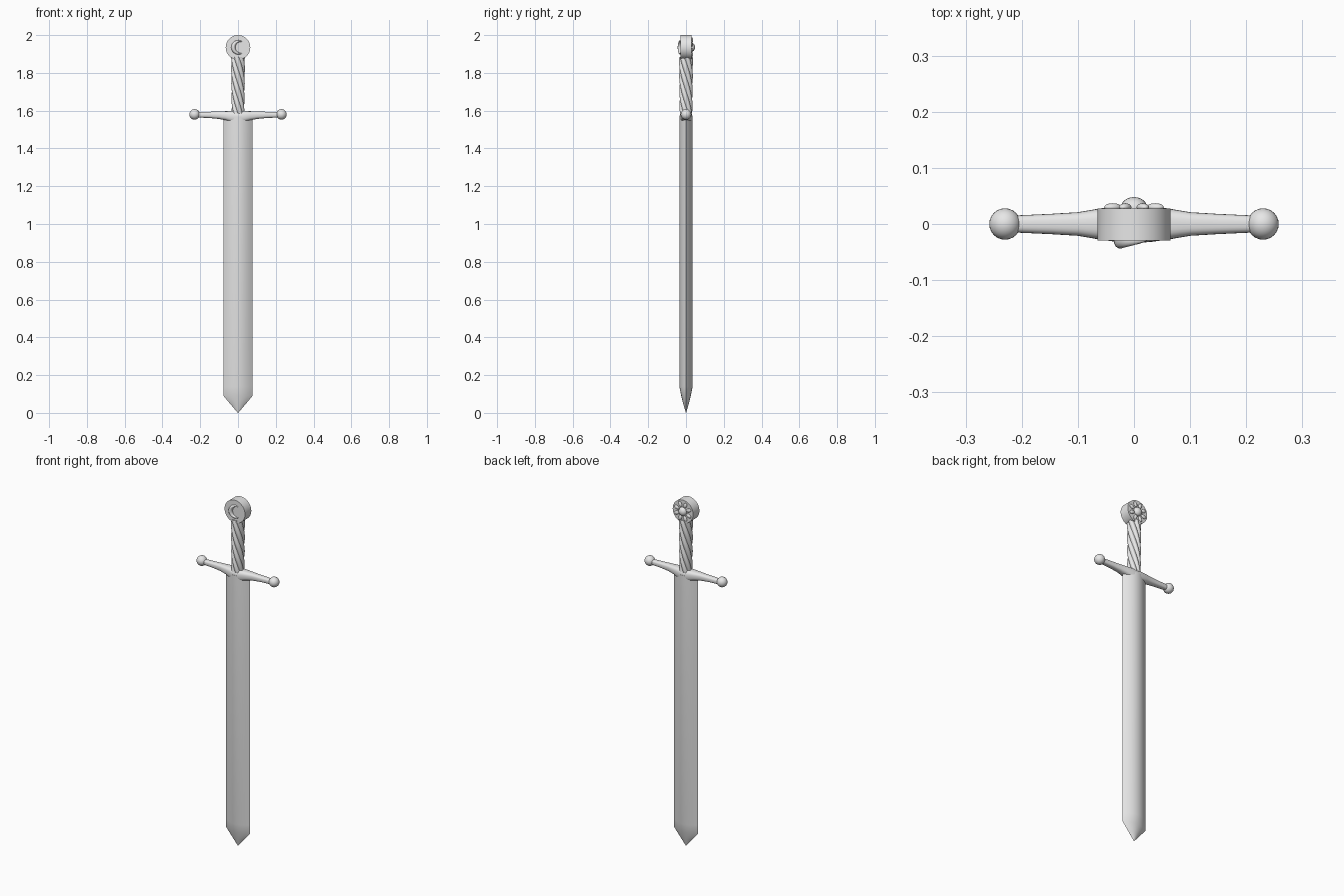
import bpy
import bmesh
from math import sin, cos, pi, radians
from mathutils import Matrix, Vector

if "Cube" in bpy.data.objects:
    bpy.data.objects.remove(bpy.data.objects["Cube"])

steel = bpy.data.materials.new("grey_steel")
steel.diffuse_color = (0.8, 0.8, 0.8, 1)
steel.use_nodes = True
steel.node_tree.nodes["Principled BSDF"].inputs["Base Color"].default_value = steel.diffuse_color


def finish(name, bm, angle=35):
    bmesh.ops.recalc_face_normals(bm, faces=bm.faces)
    mesh = bpy.data.meshes.new(name)
    bm.to_mesh(mesh)
    bm.free()
    mesh.materials.append(steel)
    mesh.shade_smooth()
    mesh.set_sharp_from_angle(angle=radians(angle))
    obj = bpy.data.objects.new(name, mesh)
    bpy.context.collection.objects.link(obj)
    return obj


def loft(name, rings, angle=35):
    """Skin a list of equal-length point rings and cap both ends."""
    bm = bmesh.new()
    loops = [[bm.verts.new(p) for p in ring] for ring in rings]
    n = len(loops[0])
    for a, b in zip(loops, loops[1:]):
        for i in range(n):
            j = (i + 1) % n
            bm.faces.new((a[i], a[j], b[j], b[i]))
    bm.faces.new(loops[0])
    bm.faces.new(loops[-1])
    bmesh.ops.remove_doubles(bm, verts=bm.verts, dist=1e-5)
    return finish(name, bm, angle)


def ellipsoid(name, center, size, spin=0):
    bm = bmesh.new()
    m = Matrix.Translation(center) @ Matrix.Rotation(spin, 4, 'Y') @ Matrix.Diagonal((*size, 1))
    bmesh.ops.create_uvsphere(bm, u_segments=24, v_segments=14, radius=1, matrix=m)
    return finish(name, bm)


def spow(v, e):
    return abs(v) ** e * (1 if v >= 0 else -1)


# Blade: lens section, tapering to a point
def blade_ring(z, half_w, half_t):
    us = [-1 + i / 6 for i in range(13)]
    front = [(u * half_w, -half_t * (1 - u * u), z) for u in us]
    back = [(u * half_w, half_t * (1 - u * u), z) for u in us[::-1][1:-1]]
    return front + back


blade_sections = [(0.0, 0.001, 0.0005), (0.045, 0.039, 0.014), (0.09, 0.077, 0.025),
                  (0.14, 0.077, 0.035), (1.57, 0.077, 0.035)]
loft("blade", [blade_ring(*s) for s in blade_sections], 25)

# Crossguard: x, half depth, bottom z, top z (mirrored about x = 0)
half = [(0.0, 0.034, 1.525, 1.598), (0.03, 0.032, 1.537, 1.598), (0.065, 0.027, 1.549, 1.597),
        (0.1, 0.021, 1.556, 1.596), (0.15, 0.018, 1.561, 1.594), (0.215, 0.015, 1.564, 1.592)]
sections = [(-x, d, b, t) for x, d, b, t in half[:0:-1]] + half
rings = []
for x, d, b, t in sections:
    ring = []
    for i in range(24):
        a = 2 * pi * i / 24
        ring.append((x, d * spow(cos(a), 0.75), (b + t) / 2 + (t - b) / 2 * spow(sin(a), 0.75)))
    rings.append(ring)
loft("crossguard", rings)

# Ball ends
for side, label in ((-1, "left"), (1, "right")):
    ellipsoid(label + "_guard_ball", (side * 0.23, 0, 1.58), (0.028, 0.028, 0.028))

# Grip: six twisted strands
rings = []
for k in range(41):
    f = k / 40
    twist = -f * radians(230)
    size = 0.93 + 0.07 * f
    ring = []
    for i in range(72):
        a = 2 * pi * i / 72
        r = size * (0.029 + 0.008 * abs(cos(3 * a)))
        ring.append((r * cos(a + twist), r * sin(a + twist), 1.585 + 0.3 * f))
    rings.append(ring)
loft("twisted_grip", rings, 50)

# Pommel disc
rings = [[(0.065 * cos(2 * pi * i / 48), y, 1.935 + 0.065 * sin(2 * pi * i / 48))
          for i in range(48)] for y in (-0.029, 0.028)]
loft("pommel", rings)

# Crescent moon on the front of the pommel
rings = []
for k in range(25):
    f = k / 24
    a = radians(55 + 250 * f)
    fat = 0.0008 + 0.0142 * sin(pi * f) ** 0.8
    out = Vector((cos(a), 0, sin(a)))
    # outer edge stays on a circle while the inner edge thins to the horns
    mid = Vector((0.002, -0.029, 1.935)) + out * (0.038 - 0.75 * fat)
    rings.append([mid + out * (0.75 * fat * cos(2 * pi * i / 16))
                  + Vector((0, fat * sin(2 * pi * i / 16), 0)) for i in range(16)])
loft("crescent_moon", rings, 45)

# Sun on the back of the pommel: dome with eight rays
ellipsoid("sun_dome", (0, 0.028, 1.935), (0.024, 0.02, 0.024))
for k in range(8):
    a = 2 * pi * (k + 0.5) / 8
    ellipsoid(f"sun_ray_{k + 1}", (0.041 * cos(a), 0.03, 1.935 + 0.041 * sin(a)),
              (0.016, 0.007, 0.01), -a)
